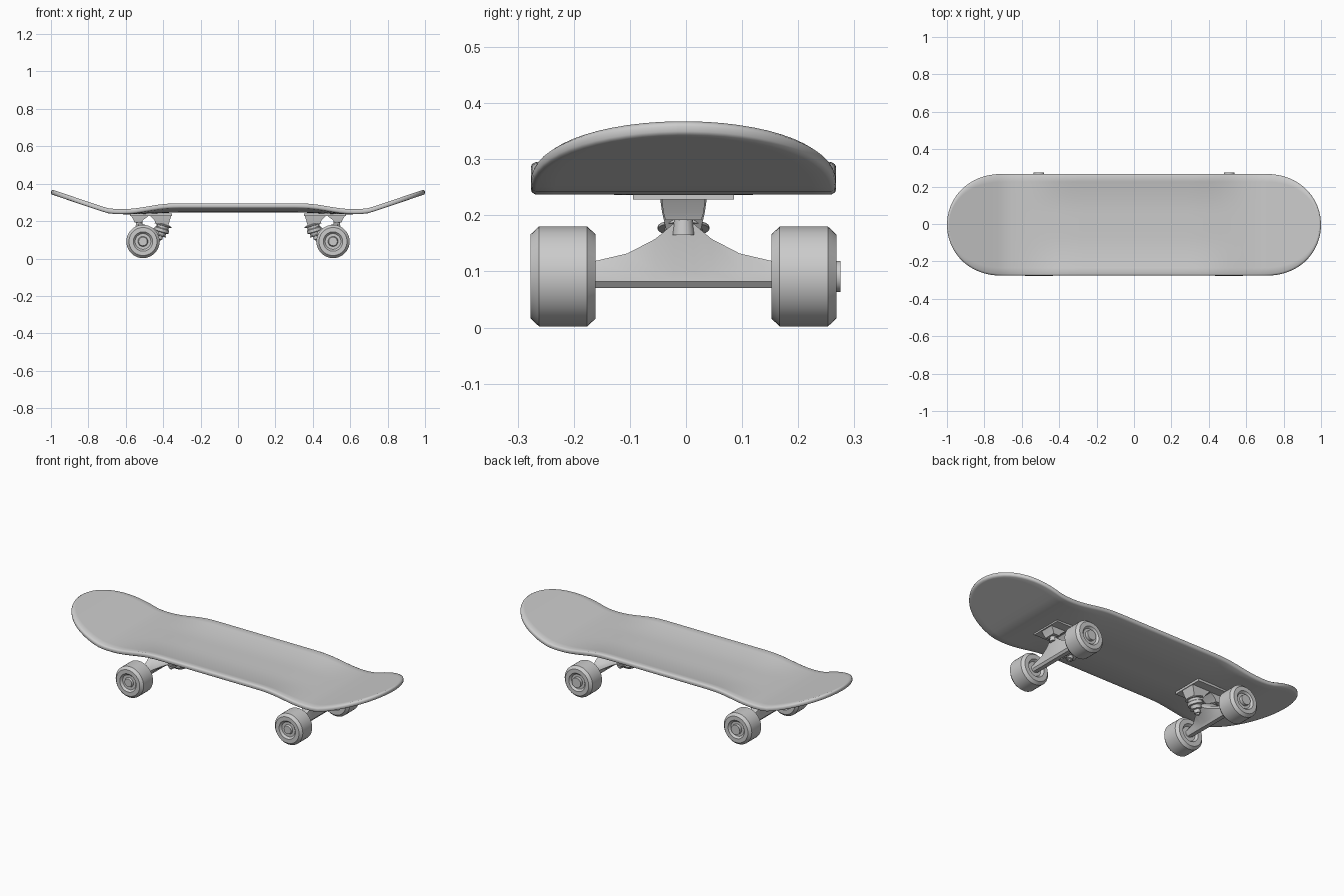
import bpy, bmesh, math
from mathutils import Vector, Matrix

if "Cube" in bpy.data.objects:
    bpy.data.objects.remove(bpy.data.objects["Cube"])

YO = -0.0045      # deck and wheels sit slightly off centre
AX, AZ = 0.508, 0.091


def finish(name, bm, angle=35):
    bmesh.ops.recalc_face_normals(bm, faces=bm.faces)
    me = bpy.data.meshes.new(name)
    bm.to_mesh(me)
    bm.free()
    ob = bpy.data.objects.new(name, me)
    bpy.context.collection.objects.link(ob)
    bpy.ops.object.select_all(action='DESELECT')
    ob.select_set(True)
    bpy.context.view_layer.objects.active = ob
    bpy.ops.object.shade_smooth_by_angle(angle=math.radians(angle))
    return ob


def loft(name, rings, angle=35):
    bm = bmesh.new()
    vs = [[bm.verts.new(p) for p in r] for r in rings]
    n = len(rings[0])
    for a, b in zip(vs, vs[1:]):
        for i in range(n):
            bm.faces.new((a[i], a[(i + 1) % n], b[(i + 1) % n], b[i]))
    bm.faces.new(vs[0])
    bm.faces.new(vs[-1])
    return finish(name, bm, angle)


def lathe(name, origin, axis, profile, n=32, angle=35):
    # profile is (distance along axis, radius)
    rot = Vector((0, 0, 1)).rotation_difference(Vector(axis)).to_matrix()
    rings = [[Vector(origin) + rot @ Vector((r * math.cos(2 * math.pi * i / n),
              r * math.sin(2 * math.pi * i / n), d)) for i in range(n)] for d, r in profile]
    return loft(name, rings, angle)


def block(name, side, levels):
    # levels are (z, u0, u1, half width), u measured from the axle toward the middle
    rings = []
    for z, u0, u1, h in levels:
        a, b = side * (AX - u0), side * (AX - u1)
        rings.append([(a, YO - h, z), (b, YO - h, z), (b, YO + h, z), (a, YO + h, z)])
    return loft(name, rings)


def smooth(t):
    t = min(1, max(0, t))
    return t * t * (3 - 2 * t)


def deck_base(x):
    x = abs(x)
    d = (x - 0.69) * 0.337
    rise = 0.5 * (d + math.sqrt(d * d + 0.00006))     # soft kink at the kicks
    return 0.246 - 0.01 * smooth((x - 0.3) / 0.3) + rise


def half_width(x):
    t = max(0, (abs(x) - 0.7) / 0.3)
    return 0.272 * math.sqrt(max(0, 1 - t ** 2.2))


# Deck: two curved skins joined by a rounded rim
def make_deck():
    half = [0.7 * i / 18 for i in range(19)]
    half += [0.7 + 0.3 * math.sin(math.radians(87.5 * i / 14)) for i in range(1, 15)]
    xs = [-x for x in reversed(half[1:])] + half
    m = 16
    T = 0.027

    def point(x, s, inset, dz):
        cup = 0.022 * max(0, (abs(s) - 0.25) / 0.75) ** 1.8 * (1 - smooth((abs(x) - 0.36) / 0.27))
        return (x * (1 - inset), YO + s * half_width(x) * (1 - inset / 0.272),
                deck_base(x) + cup + dz)

    N = len(xs)
    border = [(i, 0) for i in range(N)] + [(N - 1, j) for j in range(1, m + 1)]
    border += [(i, m) for i in range(N - 2, -1, -1)] + [(0, j) for j in range(m - 1, 0, -1)]
    bm = bmesh.new()

    def skin(dz):
        g = [[bm.verts.new(point(x, 2 * j / m - 1, 0.009, dz)) for j in range(m + 1)] for x in xs]
        for i in range(N - 1):
            for j in range(m):
                bm.faces.new((g[i][j], g[i + 1][j], g[i + 1][j + 1], g[i][j + 1]))
        return [g[i][j] for i, j in border]

    loops = [skin(0)]
    for inset, dz in ((0.002, 0.004), (0, 0.009), (0, T - 0.009), (0.002, T - 0.004)):
        loops.append([bm.verts.new(point(xs[i], 2 * j / m - 1, inset, dz)) for i, j in border])
    loops.append(skin(T))
    for a, b in zip(loops, loops[1:]):
        for k in range(len(a)):
            q = (k + 1) % len(a)
            bm.faces.new((a[k], a[q], b[q], b[k]))
    finish("deck", bm, 50)


make_deck()

for side, end in ((-1, "left"), (1, "right")):
    # Baseplate with pivot block and kingpin block
    block(end + "_baseplate", side, [(0.228, -0.07, 0.155, 0.09), (0.241, -0.07, 0.155, 0.09)])
    block(end + "_pivot_block", side, [(0.192, -0.045, -0.008, 0.032), (0.205, -0.05, 0.0, 0.036),
                                       (0.232, -0.066, 0.035, 0.039)])
    block(end + "_kingpin_block", side, [(0.17, 0.08, 0.133, 0.03), (0.205, 0.06, 0.144, 0.038),
                                         (0.232, 0.035, 0.153, 0.042)])

    # Hanger: bar that swells into a ridge reaching toward pivot and kingpin
    rings = []
    for y, top, reach in ((-0.16, 0.118, 0.02), (-0.1, 0.132, 0.03), (-0.05, 0.158, 0.06),
                          (-0.018, 0.185, 0.095), (0.018, 0.185, 0.095), (0.05, 0.158, 0.06),
                          (0.1, 0.132, 0.03), (0.16, 0.118, 0.02)):
        k = (top - 0.118) / 0.067
        sec = [(-0.021, 0.082), (-0.012, 0.07), (0.012, 0.07), (0.021, 0.085),
               (reach, 0.1 + 0.03 * k), (reach - 0.008, 0.11 + 0.04 * k),
               (0.008 - 0.01 * k, top), (-0.008 - 0.018 * k, top), (-0.019, 0.1)]
        rings.append([(side * (AX - u), YO + y, z) for u, z in sec])
    loft(end + "_hanger", rings, 40)
    lathe(end + "_pivot_pin", (side * (AX + 0.02), YO, 0.165), (0, 0, 1),
          [(0, 0.02), (0.035, 0.016)], 16)

    # Kingpin stack: washers, two bushings, hanger ring and nut
    lathe(end + "_kingpin_stack", (side * (AX - 0.108), YO, 0.18), (side * 0.28, 0, -0.96),
          [(-0.006, 0.03), (0, 0.046), (0.005, 0.046), (0.006, 0.034), (0.018, 0.034),
           (0.022, 0.04), (0.038, 0.04), (0.041, 0.03), (0.055, 0.027), (0.056, 0.032),
           (0.061, 0.032), (0.062, 0.017), (0.08, 0.017), (0.081, 0.009), (0.09, 0.009)], 24)

    # Axle rod ending just outside the wheels
    lathe(end + "_axle", (side * AX, -0.276, AZ), (0, 1, 0),
          [(0, 0.023), (0.012, 0.028), (0.04, 0.028), (0.041, 0.02), (0.51, 0.02),
           (0.511, 0.028), (0.539, 0.028), (0.551, 0.028)], 20)

    # Wheels with chamfered treads and dished hubs
    for sy, name in ((-1, "front"), (1, "back")):
        lathe(end + "_" + name + "_wheel", (side * AX, YO + sy * 0.2145, AZ), (0, sy, 0),
              [(-0.044, 0.018), (-0.044, 0.04), (-0.058, 0.05), (-0.058, 0.075), (-0.043, 0.089),
               (0.043, 0.089), (0.058, 0.075), (0.058, 0.052), (0.047, 0.042), (0.047, 0.018)], 36, 30)
